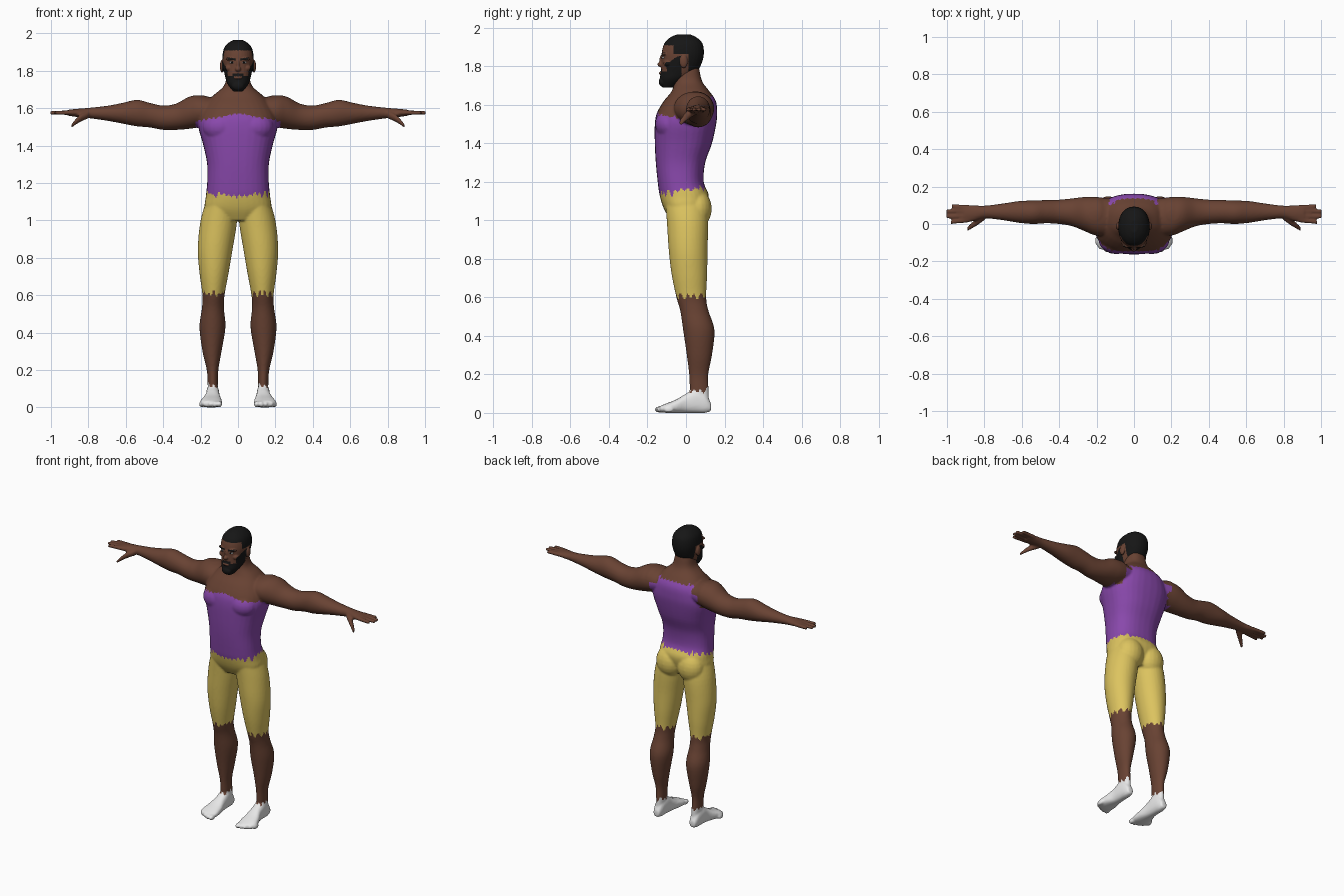
import bpy
import bmesh
from math import sin, cos, pi, copysign
from mathutils import Matrix

cube = bpy.data.objects.get("Cube")
if cube:
    bpy.data.objects.remove(cube, do_unlink=True)


def material(name, rgb):
    m = bpy.data.materials.new(name)
    m.use_nodes = True
    m.diffuse_color = (*rgb, 1)
    m.node_tree.nodes["Principled BSDF"].inputs["Base Color"].default_value = (*rgb, 1)
    return m


skin = material("brown skin", (.14, .055, .033))
purple = material("purple shirt", (.25, .065, .41))
yellow = material("yellow shorts", (.72, .55, .115))
white = material("white socks", (.82, .82, .82))
black = material("black hair", (.008, .008, .008))
SKIN, SHIRT, SHORTS, SOCK, HAIR = range(5)
palette = [skin, purple, yellow, white, black]


def blend(rows, steps=5):
    """Smooth curve through the given cross-section rows."""
    out = []
    for i in range(len(rows) - 1):
        a, b, c, d = rows[max(i - 1, 0)], rows[i], rows[i + 1], rows[min(i + 2, len(rows) - 1)]
        for s in range(steps):
            t = s / steps
            out.append([q + .5 * t * (r - p + t * (2 * p - 5 * q + 4 * r - w + t * (3 * (q - r) + w - p)))
                        for p, q, r, w in zip(a, b, c, d)])
    return out + [rows[-1]]


def loft(bm, axis, rows, side=1, power=2.0, count=32):
    """Closed rounded tube; each row is position, low and high of both cross axes."""
    rings = []
    for t, u0, u1, v0, v1 in blend(rows):
        ring = []
        for k in range(count):
            c, s = cos(2 * pi * k / count), sin(2 * pi * k / count)
            u = (u0 + u1) / 2 + (u1 - u0) / 2 * copysign(abs(c) ** (2 / power), c)
            v = (v0 + v1) / 2 + (v1 - v0) / 2 * copysign(abs(s) ** (2 / power), s)
            x, y, z = {"x": (t, u, v), "y": (u, t, v), "z": (u, v, t)}[axis]
            ring.append(bm.verts.new((x * side, y, z)))
        rings.append(ring)
    for a, b in zip(rings, rings[1:]):
        for k in range(count):
            n = (k + 1) % count
            bm.faces.new((a[k], a[n], b[n], b[k]))
    bm.faces.new(rings[0])
    bm.faces.new(rings[-1])


def centred(rows):
    return [(z, -h, h, y0, y1) for z, h, y0, y1 in rows]


def ball(bm, place, size):
    bmesh.ops.create_uvsphere(bm, u_segments=20, v_segments=12, radius=1,
                              matrix=Matrix.Translation(place) @ Matrix.Diagonal((*size, 1)))


def finish(name, bm, mats, voxel=0, rounds=4, rule=None):
    """Make an object, fuse its pieces into one skin and colour faces by rule."""
    bmesh.ops.recalc_face_normals(bm, faces=bm.faces)
    mesh = bpy.data.meshes.new(name)
    bm.to_mesh(mesh)
    bm.free()
    ob = bpy.data.objects.new(name, mesh)
    bpy.context.collection.objects.link(ob)
    if voxel:
        fuse = ob.modifiers.new("fuse", "REMESH")
        fuse.mode = "VOXEL"
        fuse.voxel_size = voxel
        relax = ob.modifiers.new("relax", "SMOOTH")
        relax.factor = .5
        relax.iterations = rounds
        bpy.context.view_layer.update()
        graph = bpy.context.evaluated_depsgraph_get()
        mesh = bpy.data.meshes.new_from_object(ob.evaluated_get(graph))
        ob.modifiers.clear()
        ob.data = mesh
        mesh.name = name
    mesh.materials.clear()
    for m in mats:
        mesh.materials.append(m)
    for p in mesh.polygons:
        p.use_smooth = True
        if rule:
            p.material_index = rule(*p.center)
    return ob


# Torso and neck
body = bmesh.new()
loft(body, "z", centred([
    (1.0, .11, -.08, .08), (1.06, .175, -.115, .105), (1.13, .172, -.137, .118),
    (1.2, .165, -.147, .092), (1.3, .165, -.157, .1), (1.4, .185, -.162, .135),
    (1.5, .212, -.162, .157), (1.56, .205, -.15, .162), (1.62, .175, -.115, .155),
    (1.67, .13, -.075, .122), (1.72, .075, -.06, .085), (1.78, .06, -.055, .07),
    (1.84, .05, -.05, .06)]), power=2.4)

for side in (1, -1):
    # Buttock, chest and shoulder masses
    ball(body, (.08 * side, .058, 1.06), (.09, .076, .1))
    ball(body, (.09 * side, -.085, 1.5), (.1, .076, .08))
    ball(body, (.2 * side, .05, 1.59), (.085, .095, .08))
    # Leg
    loft(body, "z", [
        (1.12, .01, .165, -.11, .1), (1.0, .005, .2, -.1, .115), (.85, .028, .215, -.09, .112),
        (.72, .05, .206, -.075, .11), (.6, .072, .19, -.05, .105), (.53, .075, .193, -.03, .117),
        (.43, .067, .206, -.015, .148), (.3, .088, .19, .004, .135), (.2, .105, .167, .016, .116),
        (.12, .107, .162, .02, .118), (.04, .11, .158, .03, .12)], side)
    # Foot and toes
    loft(body, "y", [
        (.13, .115, .155, .01, .05), (.1, .105, .165, 0, .1), (.05, .1, .17, 0, .125),
        (0, .097, .174, 0, .1), (-.05, .088, .192, 0, .07), (-.1, .084, .203, 0, .05),
        (-.135, .092, .185, .004, .036)], side, power=2.4)
    for i in range(5):
        ball(body, ((.1 + .024 * i) * side, -.138 + .003 * i * i, .018),
             (.016 - .001 * i, .026, .017))
    # Arm and palm
    loft(body, "x", [
        (.1, -.06, .13, 1.53, 1.65), (.2, -.062, .145, 1.5, 1.668), (.26, -.04, .145, 1.49, 1.662),
        (.33, -.012, .137, 1.484, 1.625), (.4, 0, .13, 1.484, 1.614), (.47, .004, .128, 1.497, 1.628),
        (.54, 0, .126, 1.503, 1.645), (.62, .007, .122, 1.518, 1.628), (.7, .02, .11, 1.533, 1.613),
        (.8, .03, .098, 1.547, 1.602), (.86, .014, .1, 1.553, 1.597), (.91, .012, .1, 1.56, 1.592)],
        side)
    # Fingers, then thumb
    for y, spread, tip in ((.09, .006, .975), (.067, .002, 1.004), (.043, -.004, 1.004), (.021, -.012, .98)):
        rows = [(x, y + d - r, y + d + r, 1.576 - r, 1.576 + r)
                for x, d, r in ((.88, 0, .013), (.94, spread / 2, .012), (tip, spread, .01))]
        loft(body, "x", rows, side, count=16)
    loft(body, "x", [(.8, .02, .06, 1.545, 1.585), (.845, -.012, .028, 1.525, 1.565),
                     (.89, -.038, -.014, 1.495, 1.517)], side, count=16)


def body_colour(x, y, z):
    """Ragged clothing borders by height."""
    jag = .01 * (sin(230 * x) + sin(190 * y))
    w = abs(x)
    if z < .12 + jag:
        return SOCK
    if z < .61 + jag:
        return SKIN
    if z < 1.155 + .15 * y + jag:
        return SHORTS
    if w > .225:
        return SKIN
    if y > .05:
        if z > 1.5 and w > .175 + jag / 2 or z > 1.6 and w > .13 + jag / 2:
            return SKIN
        return SHIRT if z < 1.645 + jag / 2 and (z < 1.55 or y > .1) else SKIN
    return SHIRT if z < 1.575 - .2 * w + jag / 3 else SKIN


finish("body", body, palette, .007, 4, body_colour)

# Head with nose, brow, cheeks, lips and ears
head = bmesh.new()
loft(head, "z", centred([
    (1.69, .026, -.122, -.07), (1.73, .056, -.135, 0), (1.77, .069, -.131, .055),
    (1.82, .079, -.128, .083), (1.87, .084, -.126, .093), (1.92, .075, -.112, .085),
    (1.95, .05, -.082, .055), (1.966, .02, -.045, .02)]), power=2.2)
ball(head, (0, -.13, 1.81), (.016, .018, .015))
ball(head, (0, -.124, 1.83), (.01, .014, .032))
ball(head, (0, -.129, 1.764), (.022, .012, .009))
ball(head, (0, -.122, 1.72), (.034, .02, .026))
for side in (1, -1):
    ball(head, (.033 * side, -.112, 1.864), (.032, .015, .01))
    ball(head, (.047 * side, -.095, 1.815), (.024, .022, .018))
    ball(head, (.085 * side, -.012, 1.825), (.012, .021, .034))


def head_colour(x, y, z):
    """Hair cap, sideburns, brows, moustache and beard."""
    w = abs(x)
    if w > .086 and z < 1.865:
        return SKIN
    if y < -.085 and .012 < w < .056 and abs(z - 1.858 - .15 * w) < .006:
        return HAIR
    if z > 1.91 or y > -.065 and z > 1.865 or y > .012 and z > 1.775:
        return HAIR
    if w < .02 and 1.759 < z < 1.771 and y < -.1:
        return SKIN
    if y < -.022 and z < 1.787 + 2 * max(0, w - .05) and not (.03 < w < .055 and z > 1.772):
        return HAIR
    return SKIN


finish("head", head, palette, .0035, 3, head_colour)

# Eyes
for side, label in ((1, "left"), (-1, "right")):
    for part, mat, y, size in (("eye", white, -.118, (.013, .008, .006)),
                               ("pupil", black, -.123, (.0055, .005, .0055))):
        bm = bmesh.new()
        ball(bm, (.032 * side, y, 1.845), size)
        finish(label + "_" + part, bm, [mat])
